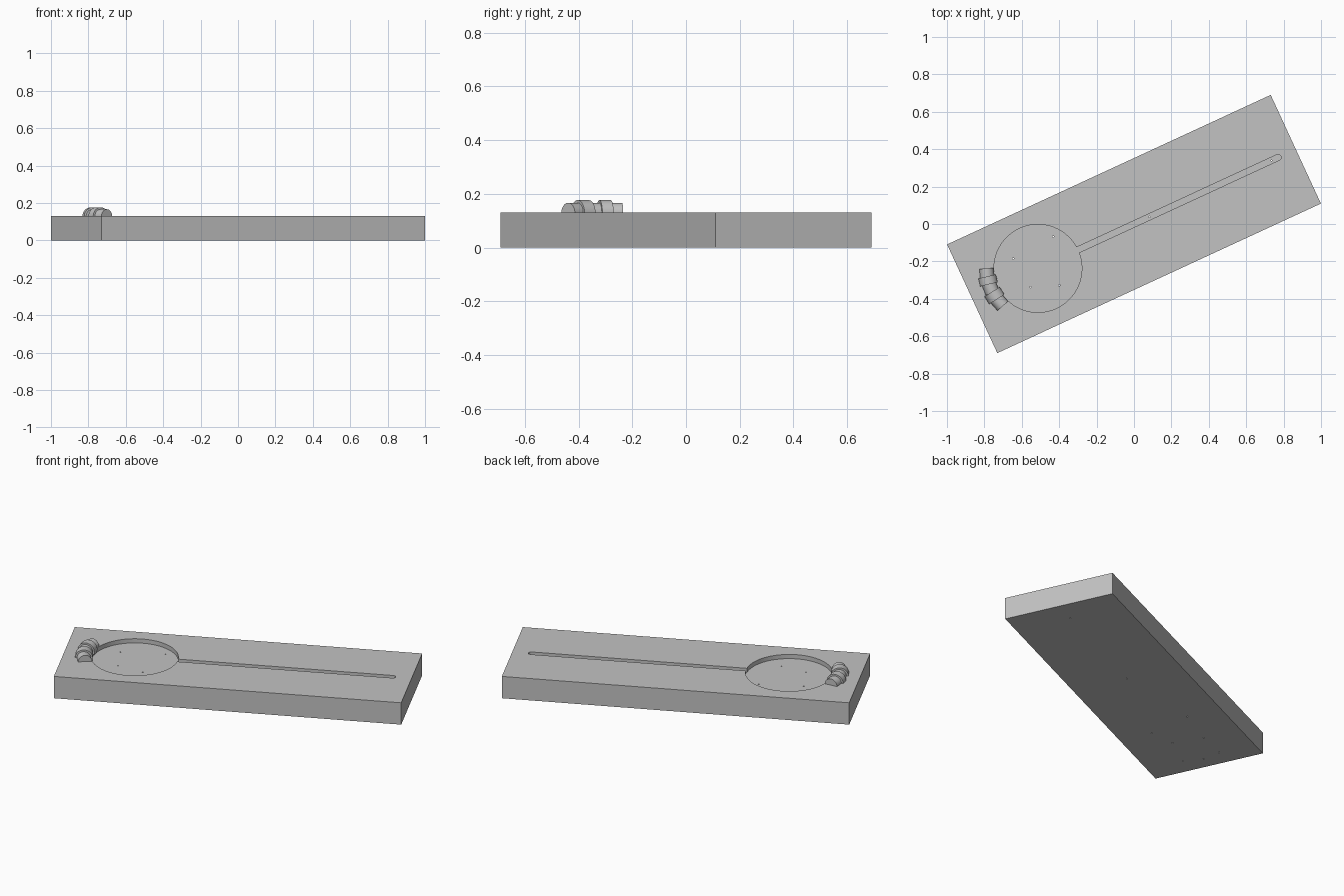
import bpy, bmesh
from math import radians, cos, sin, asin, pi
from mathutils import Matrix, Vector

cube = bpy.data.objects.get("Cube")
if cube:
    bpy.data.objects.remove(cube, do_unlink=True)

YAW = Matrix.Rotation(radians(24.8), 4, 'Z')   # whole model is turned on the ground
LENGTH, WIDTH, HEIGHT = 1.906, 0.64, 0.13
FLOOR = 0.105                                  # level of the pocket floor
CX, RADIUS = -0.566, 0.235                     # round pocket
GROOVE_END, GROOVE_HALF = 0.865, 0.016

grey = bpy.data.materials.new("plain grey")
grey.use_nodes = True
colour = (0.54, 0.54, 0.54, 1)
grey.diffuse_color = colour
grey.node_tree.nodes["Principled BSDF"].inputs["Base Color"].default_value = colour


def make(name, bm):
    bmesh.ops.recalc_face_normals(bm, faces=bm.faces)
    mesh = bpy.data.meshes.new(name)
    bm.to_mesh(mesh)
    bm.free()
    mesh.materials.append(grey)
    obj = bpy.data.objects.new(name, mesh)
    obj.matrix_world = YAW
    bpy.context.collection.objects.link(obj)
    return obj


def add_prism(bm, outline, z0, z1):
    face = bm.faces.new([bm.verts.new((x, y, z0)) for x, y in outline])
    top = bmesh.ops.extrude_face_region(bm, geom=[face])["geom"]
    verts = [v for v in top if isinstance(v, bmesh.types.BMVert)]
    bmesh.ops.translate(bm, vec=(0, 0, z1 - z0), verts=verts)


def arc(cx, cy, r, a0, a1, n):
    return [(cx + r * cos(a0 + (a1 - a0) * i / n),
             cy + r * sin(a0 + (a1 - a0) * i / n)) for i in range(n + 1)]


def add_rod(bm, a, b, r, sides):
    axis = b - a
    turn = axis.to_track_quat('Z', 'Y').to_matrix().to_4x4()
    bmesh.ops.create_cone(bm, cap_ends=True, segments=sides, radius1=r, radius2=r,
                          depth=axis.length, matrix=Matrix.Translation((a + b) / 2) @ turn)


# Board
bm = bmesh.new()
bmesh.ops.create_cube(bm, size=1, matrix=Matrix.Translation((0, 0, HEIGHT / 2))
                      @ Matrix.Diagonal((LENGTH, WIDTH, HEIGHT, 1)))
board = make("board", bm)

# Keyhole outline: round pocket running into a long groove with a rounded end
mouth = asin(GROOVE_HALF / RADIUS)
outline = arc(CX, 0, RADIUS, mouth, 2 * pi - mouth, 96)
outline += arc(GROOVE_END - GROOVE_HALF, 0, GROOVE_HALF, -pi / 2, pi / 2, 12)
bm = bmesh.new()
add_prism(bm, outline, FLOOR, HEIGHT + 0.1)
pocket_cutter = make("pocket_cutter", bm)

# Pin holes through the board: groove, pocket, and under the bent pipe
holes = [(0.81, 0), (0.09, 0), (-0.42, 0.12), (-0.5, -0.13), (-0.645, -0.074),
         (-0.664, 0.103), (-0.845, 0.11), (-0.845, -0.105), (-0.87, 0.008)]
bm = bmesh.new()
for x, y in holes:
    add_rod(bm, Vector((x, y, -0.05)), Vector((x, y, HEIGHT + 0.05)), 0.004, 12)
hole_cutter = make("hole_cutter", bm)

for cutter in (pocket_cutter, hole_cutter):
    cutter.hide_render = True
    mod = board.modifiers.new("cut", 'BOOLEAN')
    mod.operation, mod.solver, mod.object = 'DIFFERENCE', 'EXACT', cutter
bpy.context.view_layer.update()
cut = bpy.data.meshes.new_from_object(board.evaluated_get(bpy.context.evaluated_depsgraph_get()))
board.modifiers.clear()
board.data = cut
for cutter in (pocket_cutter, hole_cutter):
    bpy.data.objects.remove(cutter, do_unlink=True)

# Bent pipe curving round the pocket: plain lengths alternating with thicker collars
parts = [board]
BEND = 0.275
sections = [("pipe_start", 0, 10, 0.038), ("pipe_collar_upper", 9, 18, 0.048),
            ("pipe_middle", 17, 28, 0.038), ("pipe_collar_lower", 27, 37, 0.048),
            ("pipe_end", 36, 47, 0.038)]
for name, a0, a1, r in sections:
    ends = [Vector((CX + BEND * cos(a), BEND * sin(a), HEIGHT - 0.001))
            for a in (radians(180 - 24.8 + a0), radians(180 - 24.8 + a1))]
    bm = bmesh.new()
    add_rod(bm, *ends, r, 48)
    parts.append(make(name, bm))

# Smooth the round walls, keep the rims sharp
bpy.ops.object.select_all(action='DESELECT')
for obj in parts:
    obj.select_set(True)
bpy.context.view_layer.objects.active = board
bpy.ops.object.shade_smooth_by_angle(angle=radians(35))
